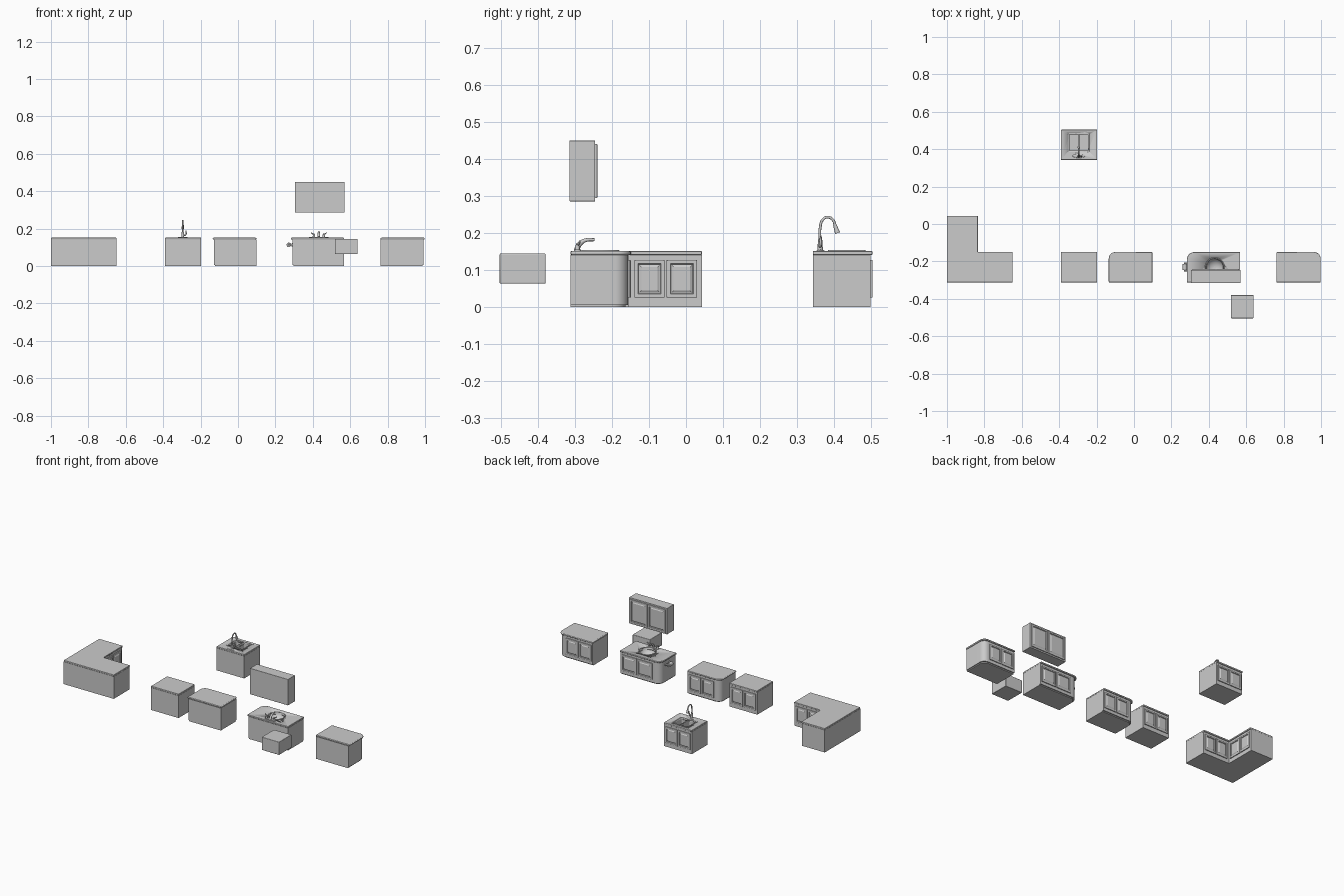
import bpy, bmesh, math
from mathutils import Matrix, Vector

if "Cube" in bpy.data.objects:
    bpy.data.objects.remove(bpy.data.objects["Cube"])


def finish(name, bm, bevel=0, smooth=False):
    bmesh.ops.recalc_face_normals(bm, faces=bm.faces)
    me = bpy.data.meshes.new(name)
    bm.to_mesh(me)
    bm.free()
    ob = bpy.data.objects.new(name, me)
    bpy.context.collection.objects.link(ob)
    if bevel:
        m = ob.modifiers.new("bevel", "BEVEL")
        m.width, m.segments, m.limit_method = bevel, 3, 'ANGLE'
        m.angle_limit = math.radians(50)
    if bevel or smooth:
        bpy.ops.object.select_all(action='DESELECT')
        bpy.context.view_layer.objects.active = ob
        ob.select_set(True)
        bpy.ops.object.shade_smooth_by_angle(angle=math.radians(35))
    return ob


def prism(name, corners, z0, z1, bevel=0):
    """Extruded footprint; each corner is (x, y) or (x, y, radius)."""
    pts, n = [], len(corners)
    for i, c in enumerate(corners):
        p = Vector(c[:2])
        if len(c) < 3:
            pts.append(p)
            continue
        a = (Vector(corners[i - 1][:2]) - p).normalized() * c[2]
        b = (Vector(corners[(i + 1) % n][:2]) - p).normalized() * c[2]
        for k in range(11):
            t = math.pi / 2 * k / 10
            pts.append(p + a * (1 - math.sin(t)) + b * (1 - math.cos(t)))
    bm = bmesh.new()
    f = bm.faces.new([bm.verts.new((p.x, p.y, z0)) for p in pts])
    ext = bmesh.ops.extrude_face_region(bm, geom=[f], use_keep_orig=True)
    bmesh.ops.translate(bm, vec=(0, 0, z1 - z0),
                        verts=[v for v in ext["geom"] if isinstance(v, bmesh.types.BMVert)])
    return finish(name, bm, bevel, any(len(c) > 2 for c in corners))


def rect(x0, x1, y0, y1, left=0, right=0):
    """Rectangle with optionally rounded corners on the door (+y) side."""
    return [(x0, y0), (x1, y0), (x1, y1, right) if right else (x1, y1),
            (x0, y1, left) if left else (x0, y1)]


def lathe(name, a, b, r1, r2, sides=24, bevel=0):
    """Cylinder or cone between two points."""
    a, b = Vector(a), Vector(b)
    bm = bmesh.new()
    rot = (b - a).to_track_quat('Z', 'Y').to_matrix().to_4x4()
    bmesh.ops.create_cone(bm, cap_ends=True, segments=sides, radius1=r1, radius2=r2,
                          depth=(b - a).length, matrix=Matrix.Translation((a + b) / 2) @ rot)
    return finish(name, bm, bevel, True)


def ball(name, loc, scale):
    bm = bmesh.new()
    bmesh.ops.create_uvsphere(bm, u_segments=32, v_segments=16, radius=1,
                              matrix=Matrix.Translation(loc) @ Matrix.Diagonal((*scale, 1)))
    return finish(name, bm, 0, True)


def tube(name, pts, r):
    """Smooth pipe; each point is (x, y, z, radius factor)."""
    cu = bpy.data.curves.new(name, 'CURVE')
    cu.dimensions, cu.bevel_depth, cu.bevel_resolution = '3D', r, 4
    cu.use_fill_caps = True
    s = cu.splines.new('BEZIER')
    s.bezier_points.add(len(pts) - 1)
    for bp, p in zip(s.bezier_points, pts):
        bp.co, bp.radius = p[:3], p[3]
        bp.handle_left_type = bp.handle_right_type = 'AUTO'
    ob = bpy.data.objects.new(name, cu)
    bpy.context.collection.objects.link(ob)
    return ob


def doors(name, u0, u1, face, z0=0.025, z1=0.127, side=False, count=2):
    """Row of raised-panel doors facing +y, or +x when side is set."""
    gap = 0.005
    w = (u1 - u0 - gap * (count - 1)) / count
    h, t = z1 - z0, 0.005
    for i in range(count):
        c = u0 + w / 2 + i * (w + gap)
        bm = bmesh.new()
        bmesh.ops.create_cube(bm, size=1, matrix=Matrix.Diagonal((w, t, h, 1)))
        front = max(bm.faces, key=lambda f: f.calc_center_median().y)
        for thick, depth in ((0.002, 0.001), (0.008, 0), (0.002, -0.004), (0.002, 0), (0.005, 0.003)):
            bmesh.ops.inset_region(bm, faces=[front], thickness=thick, depth=depth, use_even_offset=True)
        if side:
            bm.transform(Matrix.Translation((face + t / 2, c, (z0 + z1) / 2)) @ Matrix.Rotation(-math.pi / 2, 4, 'Z'))
        else:
            bm.transform(Matrix.Translation((c, face + t / 2, (z0 + z1) / 2)))
        finish(f"{name}_door_{i + 1}", bm)


def cut(targets, cutter):
    cutter.hide_render = True
    cutter.hide_set(True)
    cutter.display_type = 'WIRE'
    for ob in targets:
        m = ob.modifiers.new("basin", "BOOLEAN")
        m.object, m.operation, m.solver = cutter, 'DIFFERENCE', 'EXACT'


B, F, TOP = -0.312, -0.15, 0.151

# L-shaped corner unit
ell = lambda o: [(-1, B), (-0.65, B), (-0.65, F - o), (-0.835 - o, F - o), (-0.835 - o, 0.043), (-1, 0.043)]
prism("corner_body", ell(0.005), 0, 0.141)
prism("corner_counter", ell(0), 0.141, TOP, 0.002)
doors("corner_back", -0.825, -0.66, F - 0.005)
doors("corner_side", -0.14, 0.03, -0.84, side=True)

# Straight base unit
prism("straight_body", rect(-0.39, -0.197, B, F - 0.005), 0, 0.141)
prism("straight_counter", rect(-0.39, -0.197, B, F), 0.141, TOP, 0.002)
doors("straight", -0.38, -0.207, F - 0.005)

# Rounded end units, one for each end of the run
for name, x0, x1, rl, rr, d0, d1 in (("left_end", -0.135, 0.098, 0.035, 0, -0.085, 0.088),
                                     ("right_end", 0.762, 0.998, 0, 0.035, 0.772, 0.948)):
    a, b = (0.006 if rl else 0), (0.006 if rr else 0)
    body = (x0 + a, x1 - b, B, F - 0.007, rl, rr)
    prism(name + "_plinth", rect(x0 + 2 * a, x1 - 2 * b, B, F - 0.014, rl, rr), 0, 0.006)
    prism(name + "_body", rect(*body), 0.006, 0.141)
    prism(name + "_counter", rect(x0, x1, B, F, rl, rr), 0.141, TOP, 0.004)
    doors(name, d0, d1, F - 0.007)

# Vanity with round basin
prism("vanity_plinth", rect(0.297, 0.568, B, F - 0.014, 0.04), 0, 0.006)
v_body = prism("vanity_body", rect(0.291, 0.568, B, F - 0.007, 0.04), 0.006, 0.141)
v_top = prism("vanity_counter", rect(0.283, 0.568, B, F, 0.04), 0.141, TOP, 0.003)
doors("vanity", 0.345, 0.558, F - 0.007)
v_rim = lathe("vanity_basin_rim", (0.432, -0.232, 0.149), (0.432, -0.232, 0.154), 0.054, 0.051, 40)
cut([v_body, v_top, v_rim], ball("vanity_basin_cutter", (0.432, -0.232, 0.155), (0.048, 0.048, 0.04)))
lathe("vanity_drain", (0.432, -0.232, 0.114), (0.432, -0.232, 0.1175), 0.006, 0.006)

# Vanity tap
prism("tap_base", [(0.395, -0.303, 0.009), (0.469, -0.303, 0.009), (0.469, -0.284, 0.009), (0.395, -0.284, 0.009)],
      TOP, 0.156, 0.001)
tube("tap_spout", [(0.432, -0.297, 0.153, 1.5), (0.432, -0.286, 0.172, 1.3), (0.432, -0.27, 0.181, 1),
                   (0.432, -0.248, 0.182, 0.8)], 0.005)
for s in (-1, 1):
    lathe("tap_handle_stem", (0.432 + s * 0.026, -0.294, 0.155), (0.432 + s * 0.026, -0.294, 0.168), 0.007, 0.005)
    tube("tap_lever", [(0.432 + s * 0.024, -0.294, 0.169, 1.2), (0.432 + s * 0.034, -0.29, 0.172, 1),
                       (0.432 + s * 0.042, -0.287, 0.178, 0.7)], 0.0035)

# Paper roll holder on the vanity end
for y in (-0.249, -0.211):
    lathe("holder_plate", (0.292, y, 0.113), (0.286, y, 0.113), 0.009, 0.008)
    tube("holder_arm", [(0.288, y, 0.113, 1), (0.268, y, 0.113, 1)], 0.004)
lathe("holder_roll", (0.272, -0.246, 0.113), (0.272, -0.214, 0.113), 0.012, 0.012, bevel=0.001)

# Wall cabinet
prism("wall_cabinet", rect(0.305, 0.57, -0.315, -0.246), 0.286, 0.45, 0.001)
doors("wall_cabinet", 0.314, 0.561, -0.246, 0.295, 0.441)

# Freestanding sink unit
s_body = prism("sink_body", rect(-0.39, -0.197, 0.343, 0.499), 0, 0.141)
s_top = prism("sink_counter", rect(-0.39, -0.197, 0.343, 0.504), 0.141, TOP, 0.002)
doors("sink", -0.38, -0.207, 0.499)
s_rim = prism("sink_rim", [(-0.351, 0.384, 0.006), (-0.239, 0.384, 0.006), (-0.239, 0.486, 0.006),
                           (-0.351, 0.486, 0.006)], 0.15, 0.1535)
for x0 in (-0.345, -0.292):
    x1 = x0 + 0.047
    cut([s_body, s_top, s_rim],
        prism("basin_cutter", [(x0, 0.392, 0.006), (x1, 0.392, 0.006), (x1, 0.479, 0.006), (x0, 0.479, 0.006)],
              0.105, 0.17))
    lathe("basin_drain", ((x0 + x1) / 2, 0.436, 0.104), ((x0 + x1) / 2, 0.436, 0.107), 0.006, 0.006)

# Gooseneck tap
ball("gooseneck_base", (-0.295, 0.364, TOP), (0.033, 0.011, 0.004))
lathe("gooseneck_stem", (-0.295, 0.363, 0.152), (-0.295, 0.363, 0.182), 0.0075, 0.006, bevel=0.001)
tube("gooseneck_pipe", [(-0.295, 0.363, 0.175, 1), (-0.295, 0.363, 0.215, 1), (-0.295, 0.37, 0.236, 1),
                        (-0.295, 0.383, 0.243, 1), (-0.295, 0.397, 0.236, 1), (-0.295, 0.404, 0.22, 1)], 0.0037)
lathe("gooseneck_head", (-0.295, 0.402, 0.224), (-0.295, 0.41, 0.2), 0.0045, 0.007)
tube("gooseneck_lever", [(-0.295, 0.363, 0.165, 1.4), (-0.281, 0.363, 0.167, 1.2), (-0.277, 0.365, 0.19, 0.7)], 0.0035)

# Small loose box
prism("small_box", rect(0.518, 0.64, -0.504, -0.38), 0.063, 0.145, 0.003)
